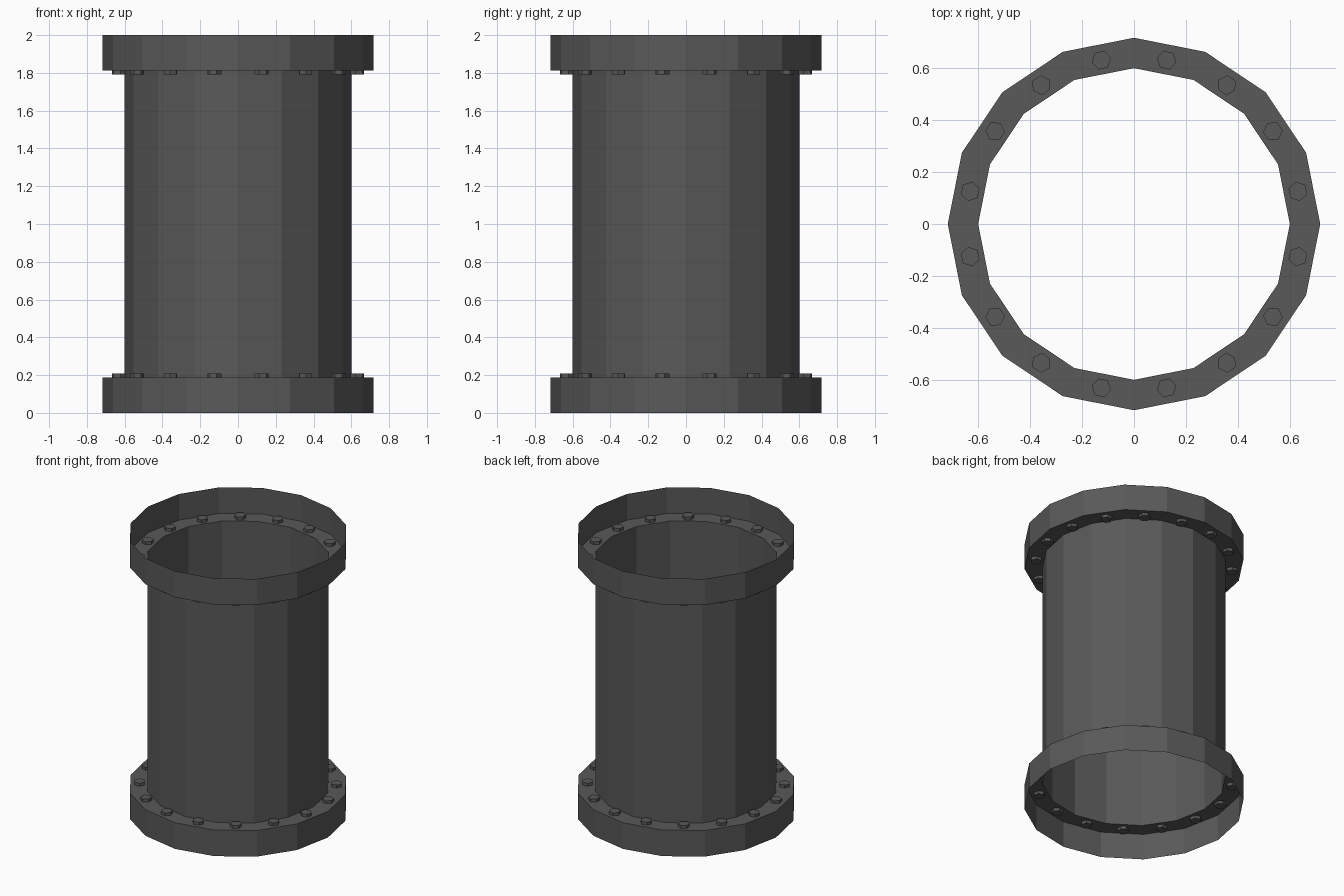
import bpy, bmesh
from math import cos, sin, pi

if "Cube" in bpy.data.objects:
    bpy.data.objects.remove(bpy.data.objects["Cube"])

SIDES = 16
R_PIPE, R_FLANGE = 0.6, 0.717
H, LEDGE = 2.0, 0.188
BOLT_RING, BOLT_R, BOLT_OUT = 0.643, 0.038, 0.021

dark = bpy.data.materials.new("dark_metal")
dark.diffuse_color = (0.1, 0.1, 0.1, 1)
dark.use_nodes = True
dark.node_tree.nodes["Principled BSDF"].inputs["Base Color"].default_value = dark.diffuse_color


def finish(name, bm):
    mesh = bpy.data.meshes.new(name)
    bm.to_mesh(mesh)
    bm.free()
    mesh.materials.append(dark)
    ob = bpy.data.objects.new(name, mesh)
    bpy.context.collection.objects.link(ob)
    return ob


def lathe(name, profile):
    """Revolve (radius, z) points into an open faceted sheet."""
    bm = bmesh.new()
    rings = [[bm.verts.new((r * cos(2 * pi * i / SIDES), r * sin(2 * pi * i / SIDES), z))
              for i in range(SIDES)] for r, z in profile]
    for a, b in zip(rings, rings[1:]):
        for i in range(SIDES):
            j = (i + 1) % SIDES
            bm.faces.new((a[i], a[j], b[j], b[i]))
    return finish(name, bm)


def bolts(name, z):
    """Ring of hexagonal bolts passing through a flange ledge."""
    bm = bmesh.new()
    for i in range(SIDES):
        t = 2 * pi * (i + 0.5) / SIDES
        new = bmesh.ops.create_cone(bm, cap_ends=True, segments=6, radius1=BOLT_R,
                                    radius2=BOLT_R, depth=2 * BOLT_OUT)["verts"]
        for v in new:
            x, y = v.co.x, v.co.y
            v.co = ((BOLT_RING + x) * cos(t) - y * sin(t),
                    (BOLT_RING + x) * sin(t) + y * cos(t), v.co.z + z)
    return finish(name, bm)


# thin pipe wall between the two ledges
lathe("pipe_wall", [(R_PIPE, LEDGE), (R_PIPE, H - LEDGE)])

# open collars: flat bolted ledge plus outer rim
lathe("bottom_flange", [(R_FLANGE, 0), (R_FLANGE, LEDGE), (R_PIPE, LEDGE)])
lathe("top_flange", [(R_PIPE, H - LEDGE), (R_FLANGE, H - LEDGE), (R_FLANGE, H)])

# bolts on both ledges
bolts("bottom_bolts", LEDGE)
bolts("top_bolts", H - LEDGE)
